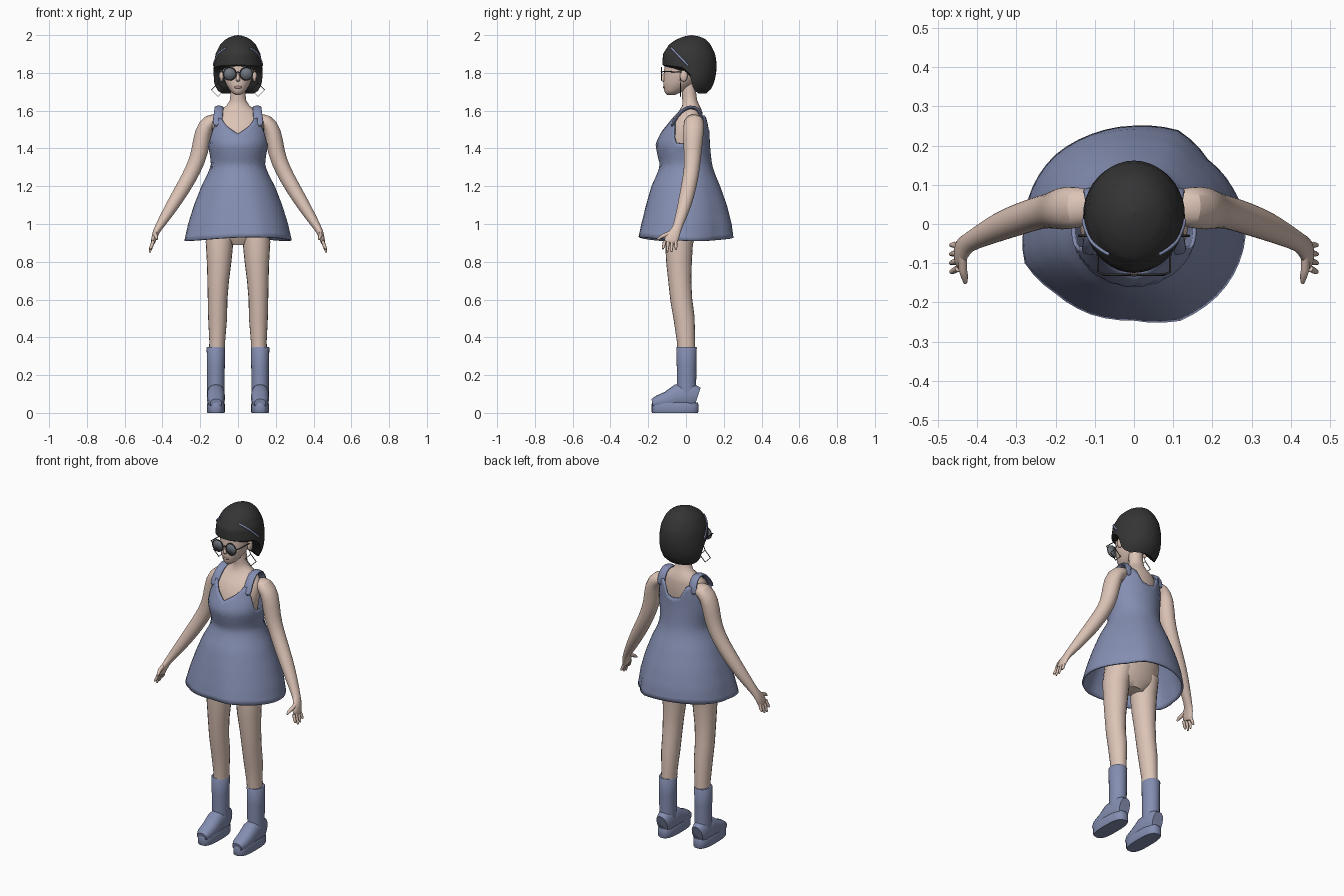
import bpy, bmesh, math
from mathutils import Vector

old = bpy.data.objects.get("Cube")
if old:
    bpy.data.objects.remove(old, do_unlink=True)


def material(name, r, g, b):
    m = bpy.data.materials.new(name)
    m.use_nodes = True
    m.diffuse_color = (r, g, b, 1)
    m.node_tree.nodes["Principled BSDF"].inputs["Base Color"].default_value = (r, g, b, 1)
    return m


SKIN = material("skin", 0.72, 0.55, 0.47)
CLOTH = material("slate_blue", 0.23, 0.27, 0.44)
HAIR = material("black_hair", 0.035, 0.035, 0.035)
LENS = material("grey_lens", 0.16, 0.18, 0.21)
FRAME = material("dark_metal", 0.05, 0.05, 0.05)
LIPS = material("lips", 0.5, 0.32, 0.28)
SIDES = ((1, "left"), (-1, "right"))
X, Y, Z = Vector((1, 0, 0)), Vector((0, 1, 0)), Vector((0, 0, 1))


def finish(name, bm, mat, subdiv=0, angle=50):
    bmesh.ops.remove_doubles(bm, verts=bm.verts, dist=0.0001)
    bmesh.ops.recalc_face_normals(bm, faces=bm.faces)
    for f in bm.faces:
        f.smooth = True
    me = bpy.data.meshes.new(name)
    bm.to_mesh(me)
    bm.free()
    me.set_sharp_from_angle(angle=math.radians(angle))
    me.materials.append(mat)
    ob = bpy.data.objects.new(name, me)
    bpy.context.collection.objects.link(ob)
    if subdiv:
        mod = ob.modifiers.new("smooth", 'SUBSURF')
        mod.levels = mod.render_levels = subdiv
    return ob


def skin_rings(bm, rings):
    n = len(rings[0])
    for a, b in zip(rings, rings[1:]):
        for i in range(n):
            j = (i + 1) % n
            bm.faces.new((a[i], a[j], b[j], b[i]))


def interp(table, t):
    """Linear lookup of the columns after the first."""
    if t <= table[0][0]:
        return table[0][1:]
    for a, b in zip(table, table[1:]):
        if t <= b[0]:
            f = (t - a[0]) / (b[0] - a[0])
            return [p + (q - p) * f for p, q in zip(a[1:], b[1:])]
    return table[-1][1:]


def shell(profile, rows, n, z_at, flare=lambda a, z: 1):
    """Surface around z; profile rows are z, half width, front y, back y."""
    bm = bmesh.new()
    rings = []
    for k in range(rows + 1):
        ring = []
        for i in range(n):
            a = math.tau * i / n
            z = z_at(k / rows, a)
            rx, yf, yb = interp(profile, z)
            s = flare(a, z)
            ring.append(bm.verts.new((rx * math.cos(a) * s,
                                      (yf + yb) / 2 + (yb - yf) / 2 * math.sin(a) * s, z)))
        rings.append(ring)
    skin_rings(bm, rings)
    return bm, rings


def tube(name, path, mat, side=1, n=16, ref=Y, power=1, subdiv=0, flat=False):
    """Tube through x, y, z, radius a, radius b; ref is the direction of b."""
    pts = [Vector((side * p[0], p[1], p[2])) for p in path]
    bm = bmesh.new()
    rings = []
    for k, p in enumerate(pts):
        t = Z if flat else (pts[min(k + 1, len(pts) - 1)] - pts[max(k - 1, 0)]).normalized()
        v = (ref - t * ref.dot(t)).normalized()
        u = v.cross(t)
        ring = []
        for i in range(n):
            c, s = math.cos(math.tau * i / n), math.sin(math.tau * i / n)
            c = math.copysign(abs(c) ** power, c)
            s = math.copysign(abs(s) ** power, s)
            ring.append(bm.verts.new(p + u * c * path[k][3] + v * s * path[k][4]))
        rings.append(ring)
    skin_rings(bm, rings)
    bm.faces.new(rings[0])
    bm.faces.new(rings[-1])
    return finish(name, bm, mat, subdiv)


def ball(name, loc, size, mat):
    bm = bmesh.new()
    bmesh.ops.create_uvsphere(bm, u_segments=16, v_segments=10, radius=1)
    for v in bm.verts:
        v.co = Vector([c * s + l for c, s, l in zip(v.co, size, loc)])
    return finish(name, bm, mat)


def wire(name, pts, radius, mat, closed=False):
    cu = bpy.data.curves.new(name, 'CURVE')
    cu.dimensions = '3D'
    cu.bevel_depth = radius
    cu.bevel_resolution = 1
    sp = cu.splines.new('POLY')
    sp.points.add(len(pts) - 1)
    for q, p in zip(sp.points, pts):
        q.co = (*p, 1)
    sp.use_cyclic_u = closed
    cu.materials.append(mat)
    bpy.context.collection.objects.link(bpy.data.objects.new(name, cu))


def from_front(a):
    """Angle in degrees away from the front, the same on both sides."""
    return math.degrees(math.acos(max(-1, min(1, -math.sin(a)))))


# Torso and neck
torso = [(.89, .07, -.07, .03), (.94, .16, -.1, .06), (1.05, .165, -.1, .09), (1.2, .13, -.08, .07),
         (1.3, .11, -.08, .07), (1.42, .13, -.12, .08), (1.5, .14, -.105, .09), (1.56, .135, -.075, .09),
         (1.6, .105, -.035, .085), (1.63, .055, -.018, .07), (1.66, .041, -.02, .057), (1.74, .038, -.025, .05)]
bm, rings = shell(torso, 30, 24, lambda t, a: .89 + .85 * t)
bm.faces.new(rings[0])
finish("torso", bm, SKIN)

# Head, nose, lips
head = [(1.683, .012, -.1, -.06), (1.69, .028, -.11, -.04), (1.71, .045, -.116, 0), (1.74, .064, -.12, .04),
        (1.78, .078, -.118, .07), (1.82, .084, -.115, .08), (1.88, .085, -.112, .09), (1.94, .065, -.08, .08)]
bm, rings = shell(head, 20, 24, lambda t, a: 1.683 + .257 * t)
bm.faces.new(rings[0])
bm.faces.new(rings[-1])
finish("head", bm, SKIN)
tube("nose", [(0, -.112, 1.805, .005, .008), (0, -.12, 1.775, .009, .012), (0, -.125, 1.762, .013, .012),
              (0, -.119, 1.752, .008, .006)], SKIN, n=10, flat=True, subdiv=1)
ball("lips", (0, -.115, 1.724), (.02, .007, .007), LIPS)

# Hair: bob with a fringe, open around the face
hair = [(1.685, .095, -.08, .1), (1.71, .115, -.1, .13), (1.75, .128, -.115, .15), (1.8, .131, -.12, .16),
        (1.85, .127, -.125, .162), (1.9, .119, -.122, .155), (1.95, .095, -.09, .13), (1.975, .07, -.055, .108),
        (1.99, .042, -.02, .08), (1.997, .02, .008, .05), (2.0, 0, .03, .03)]
hair_rim = [(0, 1.842), (45, 1.838), (75, 1.83), (92, 1.79), (101, 1.71), (125, 1.69), (180, 1.69)]


def hair_z(t, a):
    low = interp(hair_rim, from_front(a))[0]
    return low + (2 - low) * math.sin(t * math.pi / 2)


bm, rings = shell(hair, 20, 40, hair_z)
mid = bm.verts.new((0, .04, 1.75))
for p, q in zip(rings[0], rings[0][1:] + rings[0][:1]):
    bm.faces.new((p, q, mid))
finish("hair", bm, HAIR)

# Dress: fitted bodice, uneven flared hem
dress = [(.9, .285, -.247, .247), (1.0, .262, -.228, .235), (1.1, .23, -.205, .21), (1.2, .19, -.178, .175),
         (1.26, .158, -.15, .15), (1.31, .138, -.132, .134), (1.36, .143, -.145, .127), (1.42, .155, -.157, .122),
         (1.46, .154, -.14, .12), (1.5, .15, -.118, .12), (1.58, .138, -.08, .115), (1.63, .12, -.05, .1)]
dress_rim = [(0, 1.475), (25, 1.52), (42, 1.57), (56, 1.52), (73, 1.43), (105, 1.42), (122, 1.5),
             (138, 1.58), (152, 1.56), (164, 1.5), (180, 1.49)]
folds = [.99, .95, .93, 1.04, 1.01, 1, 1, .98, .97, 1.05, 1, 1.01, 1, 1.09, 1.06, 1.02]


def dress_flare(a, z):
    f = a / math.tau * len(folds)
    i = int(f) % len(folds)
    d = folds[i] + (folds[(i + 1) % len(folds)] - folds[i]) * (f - int(f))
    return 1 + (d - 1) * max(0, min(1, (1.3 - z) / .38))


def dress_z(t, a):
    hem = .92 + .01 * math.cos(2 * a + 2.6)
    return hem + (interp(dress_rim, from_front(a))[0] - hem) * t


bm, rings = shell(dress, 24, 48, dress_z, dress_flare)
mod = finish("dress", bm, CLOTH).modifiers.new("cloth", 'SOLIDIFY')
mod.thickness, mod.offset = .01, 0

strap = [(.11, -.078, 1.51, .009, .03), (.106, -.052, 1.57, .01, .026), (.1, -.005, 1.617, .011, .025),
         (.1, .05, 1.622, .011, .025), (.103, .083, 1.585, .01, .026), (.106, .088, 1.52, .009, .03)]
shoulder_arm = [(.09, .045, 1.55, .03, .042), (.15, .042, 1.548, .046, .055), (.188, .04, 1.49, .047, .056),
                (.2, .035, 1.38, .046, .048), (.235, .032, 1.29, .042, .042), (.285, .015, 1.2, .041, .042),
                (.34, -.005, 1.11, .036, .038), (.39, -.03, 1.03, .028, .03), (.425, -.048, .975, .02, .024),
                (.437, -.062, .95, .017, .033), (.447, -.08, .915, .014, .038), (.45, -.085, .895, .01, .033)]
leg = [(.112, .003, .3, .041, .047), (.11, 0, .38, .042, .048), (.108, -.01, .5, .05, .056),
       (.108, -.025, .6, .052, .058), (.105, -.033, .7, .057, .061), (.1, -.037, .8, .065, .068),
       (.098, -.037, .9, .073, .074), (.09, -.02, 1.0, .074, .085)]
boot_foot = [(.06, .08, .034, .055), (.03, .09, .046, .07), (-.05, .086, .048, .064), (-.1, .067, .047, .046),
             (-.15, .056, .043, .036), (-.178, .05, .03, .024)]

for s, side in SIDES:
    tube(side + "_strap", strap, CLOTH, s, n=10, ref=X, subdiv=1)
    tube(side + "_arm", shoulder_arm, SKIN, s, subdiv=1)
    tube(side + "_leg", leg, SKIN, s, n=20)

    # Fingers and thumb
    for i in range(4):
        y, tip = -.113 + .019 * i, (.868, .85, .853, .866)[i]
        tube(f"{side}_finger_{i + 1}", [(.448, y, .91, .009, .009), (.459, y - .006 + .003 * i, .88, .009, .008),
                                        (.467, y - .01 + .004 * i, tip, .005, .005)], SKIN, s, n=8)
    tube(side + "_thumb", [(.437, -.075, .955, .011, .012), (.437, -.115, .94, .011, .011),
                           (.432, -.135, .93, .009, .009), (.43, -.15, .918, .005, .005)], SKIN, s, n=8, ref=Z)

    # Boots
    tube(side + "_boot_shaft", [(.117, .003, z, r, r + .005) for z, r in
                                ((.08, .046), (.15, .046), (.25, .047), (.345, .049), (.35, .046))],
         CLOTH, s, n=24, flat=True)
    tube(side + "_boot_foot", [(.117, *p) for p in boot_foot], CLOTH, s, ref=Z, power=.85)
    tube(side + "_boot_sole", [(.117, -.058, z, .048 - d, .124 - d) for z, d in
                               ((0, .003), (.006, 0), (.045, 0), (.055, .004))],
         CLOTH, s, n=28, power=.7, flat=True)

    # Ears, earrings and hair bands
    ball(side + "_ear", (s * .088, -.012, 1.785), (.012, .02, .032), SKIN)
    ex, ey, ez, h = s * .106, -.03, 1.71, .035
    wire(side + "_earring", [(ex + h, ey, ez), (ex, ey, ez + h), (ex - h, ey, ez), (ex, ey, ez - h)],
         .0028, FRAME, True)
    wire(side + "_earring_hook", [(s * .095, ey, 1.77), (ex, ey, ez + h)], .002, FRAME)
    band = []
    for i in range(9):
        y, z = .01 - .011 * i, 1.84 + .0115 * i
        rx, yf, yb = interp(hair, z)
        across = (y - (yf + yb) / 2) / ((yb - yf) / 2)
        band.append((s * rx * math.sqrt(max(0, 1 - across * across)), y, z))
    wire(side + "_hair_band", band, .006, CLOTH)

    # Spectacles
    rim = [(s * .044 + .034 * math.cos(k * math.tau / 24), -.129, 1.795 + .034 * math.sin(k * math.tau / 24))
           for k in range(24)]
    wire(side + "_lens_rim", rim, .003, FRAME, True)
    bm = bmesh.new()
    bm.faces.new([bm.verts.new(p) for p in rim])
    lens = finish(side + "_lens", bm, LENS)
    lens.modifiers.new("glass", 'SOLIDIFY').thickness = .003
    wire(side + "_temple", [(s * .077, -.129, 1.802), (s * .092, -.122, 1.808), (s * .093, -.005, 1.803)],
         .003, FRAME)
wire("spectacle_bridge", [(-.011, -.129, 1.8), (0, -.132, 1.806), (.011, -.129, 1.8)], .003, FRAME)
